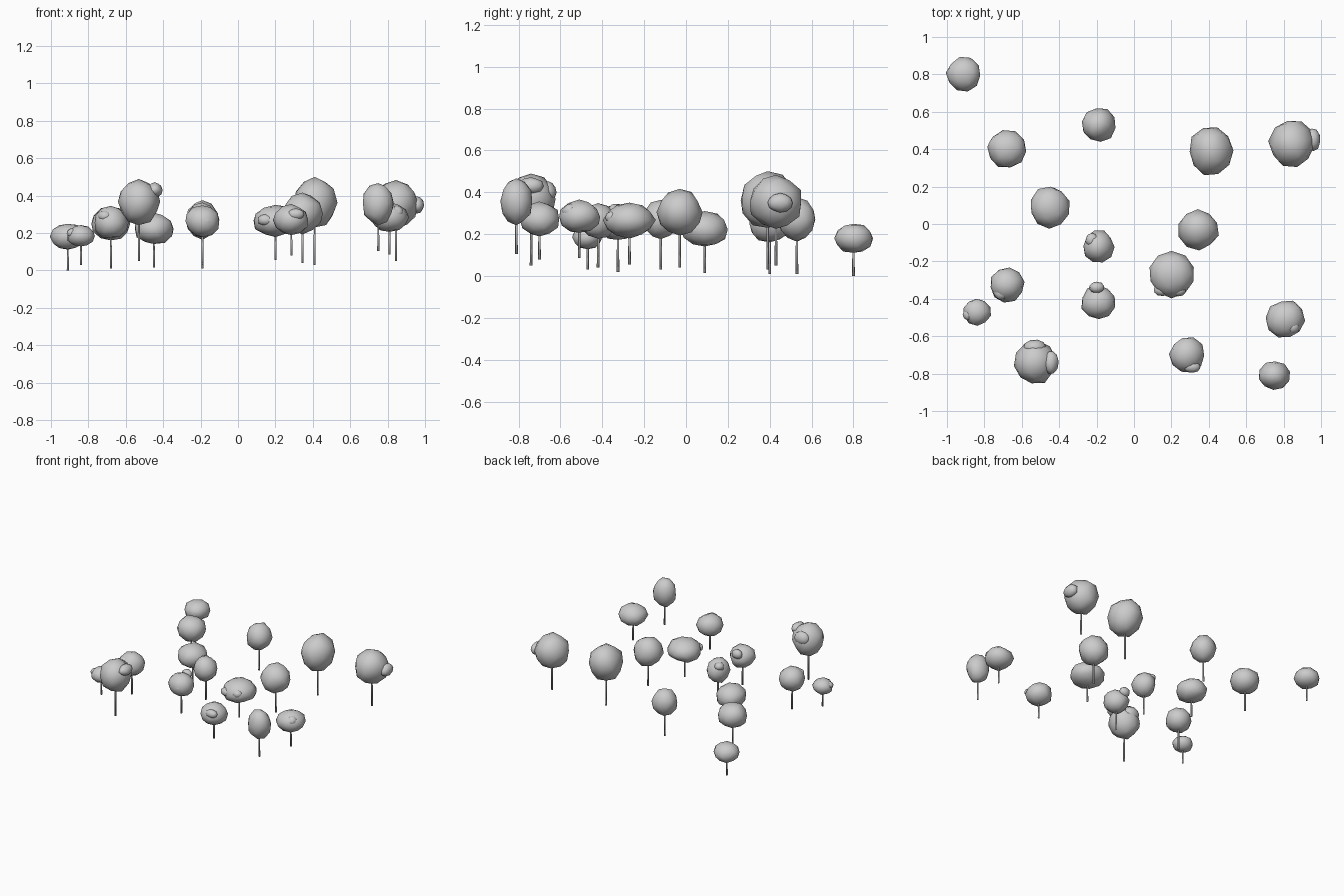
import bpy, bmesh, random
from mathutils import Matrix, Vector

random.seed(4)

# x, y, trunk foot z, canopy bottom, canopy top, radius x, radius y
TREES = [
    (-0.91, 0.80, 0.00, 0.11, 0.25, 0.09, 0.09),
    (-0.68, 0.40, 0.01, 0.16, 0.34, 0.105, 0.10),
    (-0.19, 0.53, 0.01, 0.17, 0.37, 0.09, 0.09),
    (0.41, 0.39, 0.03, 0.23, 0.495, 0.115, 0.125),
    (0.845, 0.43, 0.05, 0.23, 0.475, 0.12, 0.125),
    (-0.45, 0.09, 0.015, 0.14, 0.305, 0.105, 0.11),
    (0.345, -0.03, 0.04, 0.20, 0.41, 0.105, 0.105),
    (-0.19, -0.12, 0.03, 0.18, 0.36, 0.08, 0.085),
    (0.20, -0.27, 0.055, 0.185, 0.35, 0.12, 0.12),
    (-0.68, -0.325, 0.02, 0.17, 0.34, 0.09, 0.09),
    (-0.84, -0.47, 0.03, 0.13, 0.24, 0.073, 0.07),
    (-0.19, -0.42, 0.04, 0.18, 0.345, 0.09, 0.09),
    (-0.53, -0.74, 0.05, 0.25, 0.485, 0.11, 0.115),
    (0.285, -0.70, 0.08, 0.19, 0.35, 0.092, 0.095),
    (0.81, -0.51, 0.085, 0.205, 0.36, 0.10, 0.10),
    (0.75, -0.81, 0.105, 0.25, 0.465, 0.083, 0.077),
]
# Leaf clumps bulging out of some canopies: tree number, centre, radii
CLUMPS = [
    (5, (0.955, 0.45, 0.35), (0.04, 0.06, 0.045)),
    (8, (-0.225, -0.085, 0.32), (0.035, 0.035, 0.03)),
    (9, (0.15, -0.35, 0.27), (0.045, 0.035, 0.03)),
    (9, (0.24, -0.35, 0.28), (0.04, 0.035, 0.03)),
    (10, (-0.71, -0.365, 0.29), (0.04, 0.04, 0.03)),
    (11, (-0.885, -0.485, 0.20), (0.03, 0.03, 0.025)),
    (12, (-0.20, -0.34, 0.31), (0.04, 0.03, 0.035)),
    (12, (-0.185, -0.475, 0.26), (0.05, 0.03, 0.03)),
    (13, (-0.445, -0.74, 0.43), (0.04, 0.06, 0.04)),
    (13, (-0.53, -0.66, 0.40), (0.06, 0.04, 0.05)),
    (14, (0.31, -0.765, 0.30), (0.045, 0.03, 0.03)),
    (15, (0.85, -0.55, 0.31), (0.035, 0.04, 0.035)),
]


def finish(name, bm):
    mesh = bpy.data.meshes.new(name)
    bm.to_mesh(mesh)
    bm.free()
    for p in mesh.polygons:
        p.use_smooth = True
    obj = bpy.data.objects.new(name, mesh)
    bpy.context.collection.objects.link(obj)


def blob(name, centre, radii):
    # Slightly irregular low-poly ellipsoid of leaves
    bm = bmesh.new()
    bmesh.ops.create_icosphere(bm, subdivisions=2, radius=1.03)
    turn = Matrix.Rotation(random.uniform(0, 6.28), 3, 'Z')
    for v in bm.verts:
        p = turn @ v.co * random.uniform(0.94, 1.05)
        v.co = Vector([c + r * q for c, r, q in zip(centre, radii, p)])
    finish(name, bm)


def trunk(name, x, y, z0, z1):
    bm = bmesh.new()
    bmesh.ops.create_cone(bm, cap_ends=True, segments=6, radius1=0.0065,
                          radius2=0.005, depth=z1 - z0,
                          matrix=Matrix.Translation((x, y, (z0 + z1) / 2)))
    finish(name, bm)


# Trees
for i, (x, y, foot, low, top, rx, ry) in enumerate(TREES, 1):
    mid = (low + top) / 2
    trunk(f"trunk_{i}", x, y, foot, mid)
    blob(f"canopy_{i}", (x, y, mid), (rx, ry, (top - low) / 2))

# Clumps
for n, (i, centre, radii) in enumerate(CLUMPS, 1):
    blob(f"leaf_clump_{i}_{n}", centre, radii)
